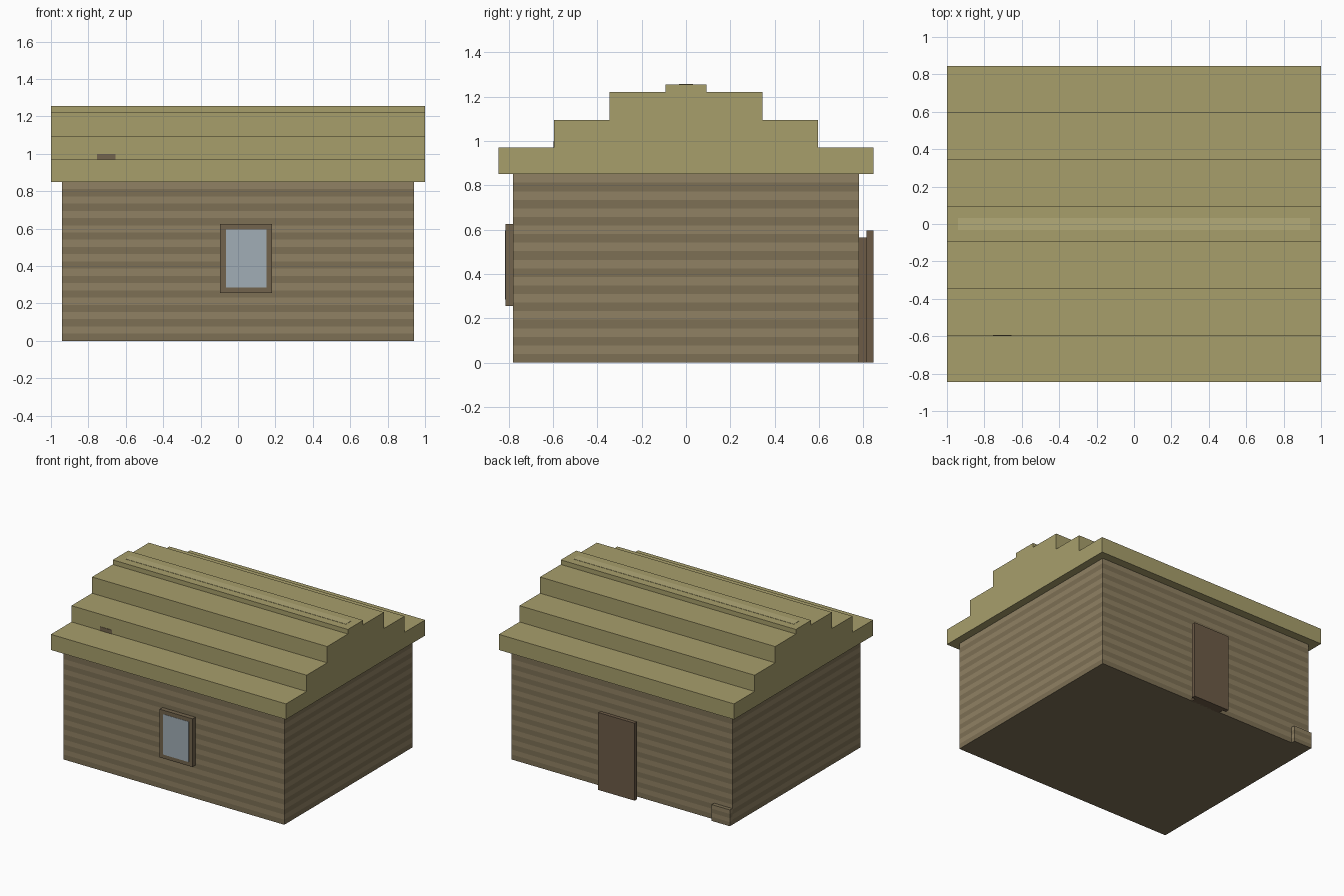
import bpy, bmesh

if "Cube" in bpy.data.objects:
    bpy.data.objects.remove(bpy.data.objects["Cube"])


def material(name, r, g, b):
    m = bpy.data.materials.new(name)
    m.diffuse_color = [(c / 255) ** 2.2 for c in (r, g, b)] + [1]
    m.use_nodes = True
    m.node_tree.nodes["Principled BSDF"].inputs["Base Color"].default_value = m.diffuse_color
    return m


PLANK = material("plank", 143, 128, 99)
SEAM = material("plank_seam", 124, 111, 85)
THATCH = material("thatch", 166, 157, 107)
RIDGE = material("ridge_thatch", 178, 169, 120)
WOOD = material("dark_wood", 114, 100, 78)
DOOR = material("door_wood", 108, 91, 72)
GLASS = material("glass", 160, 172, 180)


def finish(name, bm, *mats):
    bmesh.ops.recalc_face_normals(bm, faces=bm.faces)
    mesh = bpy.data.meshes.new(name)
    bm.to_mesh(mesh)
    bm.free()
    for m in mats:
        mesh.materials.append(m)
    ob = bpy.data.objects.new(name, mesh)
    bpy.context.collection.objects.link(ob)
    return ob


def banded_box(name, x, y, z, bands, *mats):
    """Closed box whose sides are split into horizontal bands of alternating material."""
    bm = bmesh.new()
    rings = []
    for i in range(bands + 1):
        h = z[0] + (z[1] - z[0]) * i / bands
        rings.append([bm.verts.new((a, b, h)) for a, b in
                      ((x[0], y[0]), (x[1], y[0]), (x[1], y[1]), (x[0], y[1]))])
    bm.faces.new(rings[0][::-1])
    bm.faces.new(rings[-1])
    for i, (lo, hi) in enumerate(zip(rings, rings[1:])):
        for k in range(4):
            n = (k + 1) % 4
            f = bm.faces.new((lo[k], lo[n], hi[n], hi[k]))
            f.material_index = i % len(mats)
    return finish(name, bm, *mats)


def box(name, x, y, z, mat):
    return banded_box(name, x, y, z, 1, mat)


# Plank walls
banded_box("walls", (-0.94, 0.94), (-0.78, 0.78), (0, 0.85), 22, SEAM, PLANK)

# Stepped roof: mirrored profile extruded along x
steps = [(0.845, 0.85, 0.97), (0.595, 0.97, 1.095), (0.345, 1.095, 1.22), (0.093, 1.22, 1.255)]
half = [(y, z) for y, lo, hi in steps for z in (lo, hi)]
profile = half + [(-y, z) for y, z in reversed(half)]
bm = bmesh.new()
face = bm.faces.new([bm.verts.new((-1, y, z)) for y, z in profile])
ext = bmesh.ops.extrude_face_region(bm, geom=[face], use_keep_orig=True)
bmesh.ops.translate(bm, vec=(2, 0, 0),
                    verts=[v for v in ext["geom"] if isinstance(v, bmesh.types.BMVert)])
finish("stepped_roof", bm, THATCH)
box("ridge_strip", (-0.94, 0.94), (-0.032, 0.032), (1.24, 1.257), RIDGE)

# Small beam end showing at the foot of a roof riser
box("beam_end", (-0.755, -0.655), (-0.598, -0.5), (0.96, 1.0), WOOD)

# Front window
box("window_frame", (-0.095, 0.183), (-0.815, -0.77), (0.255, 0.625), WOOD)
box("window_glass", (-0.064, 0.153), (-0.817, -0.80), (0.285, 0.595), GLASS)

# Back door: inner leaf and wider outer panel
box("door_leaf", (-0.125, 0.125), (0.77, 0.815), (0, 0.565), DOOR)
box("door_panel", (-0.155, 0.155), (0.815, 0.845), (0, 0.595), DOOR)

# Low wood pile at the back corner
banded_box("wood_pile", (-0.94, -0.785), (0.77, 0.81), (0, 0.125), 4, SEAM, PLANK)
